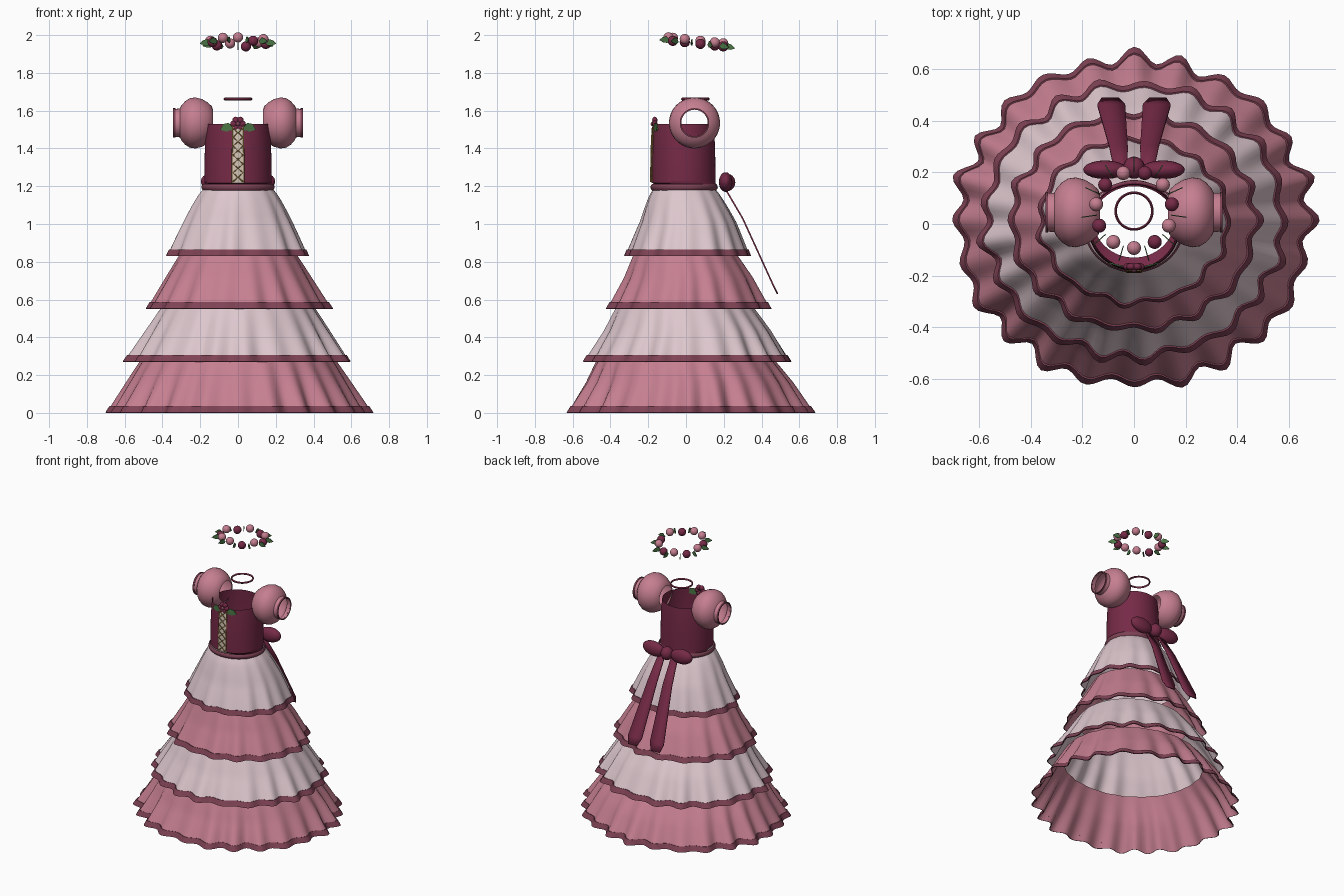
import bpy, bmesh, math
from math import sin, cos, pi, tau
from mathutils import Vector, Matrix

cube = bpy.data.objects.get("Cube")
if cube:
    bpy.data.objects.remove(cube, do_unlink=True)


def material(name, rgb):
    m = bpy.data.materials.new(name)
    m.use_nodes = True
    col = (*rgb, 1)
    m.diffuse_color = col
    m.node_tree.nodes["Principled BSDF"].inputs["Base Color"].default_value = col
    return m


MAROON = material("maroon", (.18, .023, .062))
PINK = material("dusty pink", (.56, .21, .28))
PALE = material("pale rose", (.72, .57, .61))
TRIM = material("trim mauve", (.21, .055, .09))
GREEN = material("leaf green", (.07, .18, .06))
GOLD = material("lace gold", (.36, .21, .06))
CREAM = material("panel cream", (.66, .56, .46))


def finish(name, bm, mat, smooth=True):
    bmesh.ops.recalc_face_normals(bm, faces=bm.faces)
    me = bpy.data.meshes.new(name)
    bm.to_mesh(me)
    bm.free()
    me.materials.append(mat)
    ob = bpy.data.objects.new(name, me)
    bpy.context.collection.objects.link(ob)
    if smooth:
        bpy.ops.object.select_all(action='DESELECT')
        ob.select_set(True)
        bpy.context.view_layer.objects.active = ob
        bpy.ops.object.shade_smooth_by_angle(angle=math.radians(50))
    return ob


def sheet(name, f, nu, nv, mat, wrap=True):
    """Grid surface from f(u, v), u optionally closing on itself."""
    bm = bmesh.new()
    cols = nu if wrap else nu + 1
    rows = [[bm.verts.new(f(i / nu, j / nv)) for i in range(cols)] for j in range(nv + 1)]
    for a, b in zip(rows, rows[1:]):
        for i in range(nu):
            k = (i + 1) % cols
            bm.faces.new((a[i], a[k], b[k], b[i]))
    return finish(name, bm, mat)


def ball(name, centre, radii, mat, rot=None):
    bm = bmesh.new()
    m = Matrix.Translation(centre) @ (rot or Matrix()) @ Matrix.Diagonal((*radii, 1))
    bmesh.ops.create_uvsphere(bm, u_segments=20, v_segments=12, radius=1, matrix=m)
    return finish(name, bm, mat)


def plate(name, points, mat, thick=.006):
    """Flat outline given thickness."""
    bm = bmesh.new()
    bm.faces.new([bm.verts.new(p) for p in points])
    ob = finish(name, bm, mat, False)
    s = ob.modifiers.new("thickness", 'SOLIDIFY')
    s.thickness, s.offset = thick, 0
    return ob


def lerp(a, b, t):
    return a + (b - a) * t


# Ruffled skirt tiers: (top z, rx, ry), (bottom z, rx, ry), folds, bulge, depth
def tier(name, top, bottom, folds, bulge, depth, mat):
    def surf(u, t, out=0):
        a = u * tau
        s = max(t, 0) ** bulge
        wave = cos(folds * a) * (.72 + .28 * cos(5 * a + folds)) + .25 * cos(9 * a + folds)
        r = 1 + depth * wave * (.15 + .85 * t)
        y0 = lerp(-.01, .012, min(1, t * 2))
        return (cos(a) * (lerp(top[1], bottom[1], s) * r + out),
                y0 + sin(a) * (lerp(top[2], bottom[2], s) * r + out),
                lerp(top[0], bottom[0], t) + out * .3)
    sheet(name, surf, folds * 8, 12, mat)
    band = .034 / (top[0] - bottom[0])

    def hem(u, v):
        k = round(v * 3)
        return surf(u, (1 - band, 1 - band, 1, 1)[k], (0, .006, .006, 0)[k])
    sheet(name + "_hem", hem, folds * 8, 3, TRIM)


tier("skirt_tier_top", (1.19, .18, .16), (.83, .365, .318), 15, .8, .045, PALE)
tier("skirt_tier_upper", (.88, .28, .25), (.55, .475, .42), 18, .95, .045, PINK)
tier("skirt_tier_lower", (.6, .375, .335), (.27, .58, .532), 21, .95, .045, PALE)
tier("skirt_tier_bottom", (.32, .485, .44), (0, .68, .63), 24, .95, .05, PINK)


# Bodice, open at both ends, drawn in at the waist
def bodice(u, v, out=0):
    a = u * tau
    tuck = max(0, 1 - v * 12)
    rx = lerp(.178, .166, v ** 3) - .02 * tuck + out
    ry = lerp(.168, .158, v ** 3) - .018 * tuck + out
    return (rx * cos(a), lerp(-.012, .02, tuck) + ry * sin(a), lerp(1.19, 1.53, v))


sheet("bodice", bodice, 64, 24, MAROON)


def waist(u, v):
    bulge = .008 * sin(v * pi)
    return ((.186 + bulge) * cos(u * tau), -.01 + (.17 + bulge) * sin(u * tau), lerp(1.178, 1.212, v))


sheet("waist_band", waist, 64, 6, TRIM)

# Front panel with crossed lacing
sheet("lace_panel", lambda u, v: bodice(lerp(.723, .777, u), lerp(.08, .97, v), .004),
      8, 16, CREAM, wrap=False)


def tube(name, pts, radius, mat):
    cu = bpy.data.curves.new(name, 'CURVE')
    cu.dimensions = '3D'
    cu.bevel_depth, cu.bevel_resolution = radius, 2
    sp = cu.splines.new('POLY')
    sp.points.add(len(pts) - 1)
    for p, co in zip(sp.points, pts):
        p.co = (*co, 1)
    cu.materials.append(mat)
    ob = bpy.data.objects.new(name, cu)
    bpy.context.collection.objects.link(ob)


for side, label in ((1, "left"), (-1, "right")):
    zigzag = [bodice(.75 + side * .023 * (-1) ** i, lerp(.1, .93, i / 6), .008) for i in range(7)]
    tube("lacing_" + label, zigzag, .0035, GOLD)
    edge = [bodice(.75 + side * .027, lerp(.08, .97, i / 8), .003) for i in range(9)]
    tube("panel_edge_" + label, edge, .003, GOLD)

# Rose with leaves on the neckline
rose = Vector((0, -.165, 1.53))
for i in range(6):
    a = i * tau / 6
    ball("rose_petal", rose + Vector((cos(a) * .023, 0, sin(a) * .023)), (.018, .014, .018), MAROON)
ball("rose_heart", rose + Vector((0, -.012, 0)), (.012, .01, .012), TRIM)
for s in (-1, 1):
    plate("rose_leaf", [(s * x, -.175 + abs(x) * .25, z) for x, z in
                        ((.02, 1.51), (.05, 1.535), (.075, 1.53), (.095, 1.5), (.065, 1.49), (.04, 1.49))],
          GREEN)

# Puff sleeves, turned about the x axis: (x, radius)
PUFF = ((.132, .07), (.138, .088), (.16, .108), (.19, .126), (.225, .135), (.255, .131),
        (.28, .115), (.3, .092), (.308, .076), (.34, .074))


def turned(name, profile, mat, s):
    n = len(profile) - 1

    def f(u, v):
        x, r = profile[round(v * n)]
        return (s * x, .045 + r * cos(u * tau), 1.535 + r * sin(u * tau))
    sheet(name, f, 48, n, mat)


for s, label in ((1, "left"), (-1, "right")):
    turned("sleeve_" + label, PUFF, PINK, s)
    turned("cuff_trim_" + label, ((.332, .074), (.332, .078), (.343, .078), (.343, .07)), TRIM, s)

# Choker
sheet("choker", lambda u, v: ((.071 + .005 * cos(v * tau)) * cos(u * tau),
                              .05 + (.071 + .005 * cos(v * tau)) * sin(u * tau),
                              1.662 + .007 * sin(v * tau)), 48, 8, MAROON)

# Tilted flower crown of beads and upright leaves
def crown(a, r, dz=0):
    y = .055 + r * sin(a)
    return Vector((r * cos(a), y, 1.964 - .11 * (y - .055) + dz))


for i in range(11):
    a = -pi / 2 + i * tau / 11
    ball("crown_bead", crown(a, .148, .008 * (-1) ** i), (.027,) * 3, MAROON if i % 2 else PINK)
    b = a + pi / 11
    plate("crown_leaf", [crown(b, r, dz) for r, dz in
                         ((.145, -.01), (.165, .012), (.185, .006), (.206, -.012), (.18, -.022), (.16, -.022))],
          GREEN, .004)

# Back bow: knot, two loops and two hanging tails
ball("bow_knot", (0, .218, 1.22), (.042, .043, .046), MAROON)
TAIL = ((.05, .2, 1.2, .025), (.06, .3, 1.03, .036), (.088, .46, .68, .054), (.092, .485, .63, .034))
for s, label in ((1, "left"), (-1, "right")):
    ball("bow_loop_" + label, (s * .112, .21, 1.222), (.085, .036, .052), MAROON,
         Matrix.Rotation(s * -.08, 4, 'Y'))

    def strip(u, v):
        x, y, z, w = TAIL[round(v * 3)]
        return (s * x + lerp(-w, w, u), y, z)
    tail = sheet("bow_tail_" + label, strip, 2, 3, MAROON, wrap=False)
    thick = tail.modifiers.new("thickness", 'SOLIDIFY')
    thick.thickness, thick.offset = .008, 0
